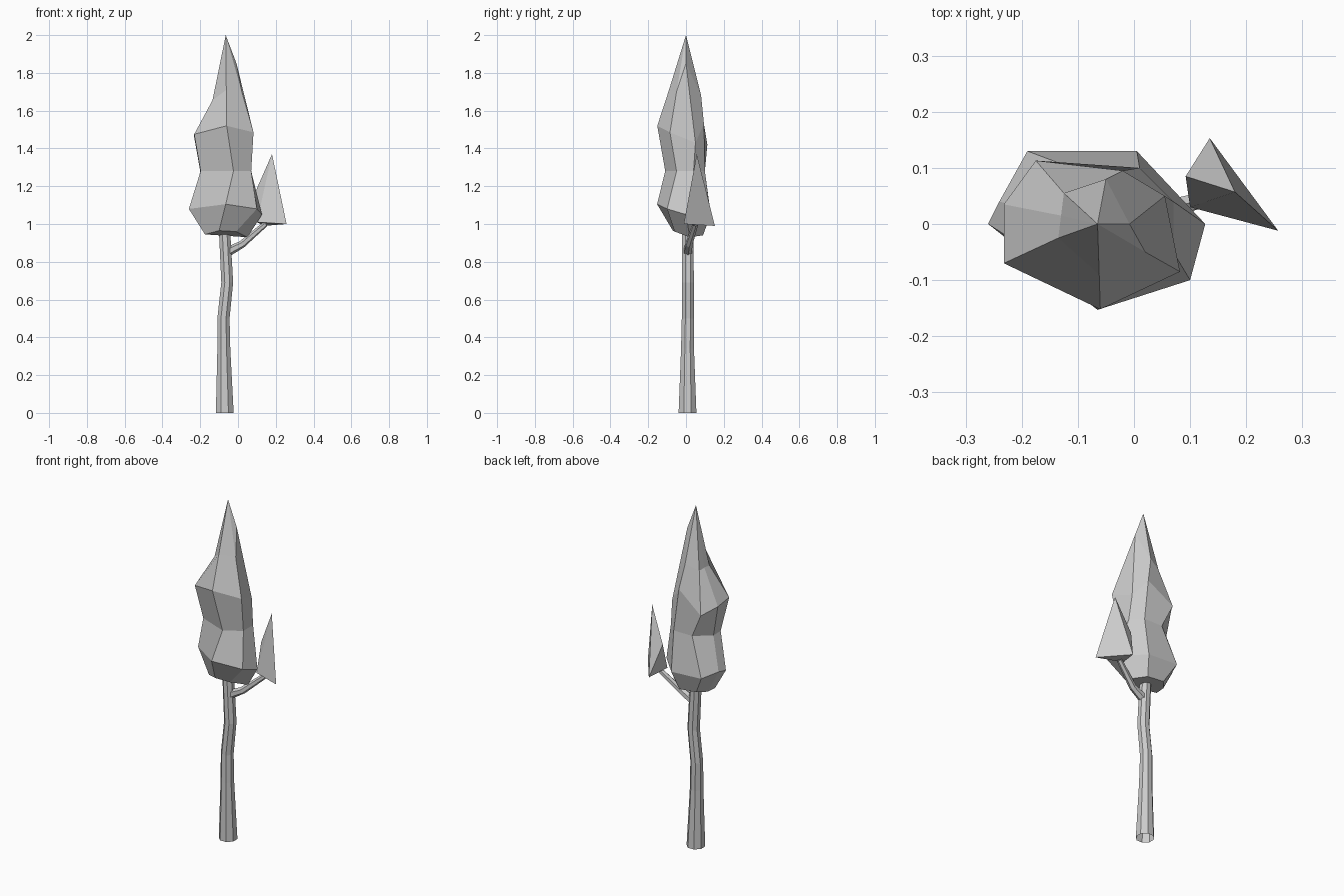
import bpy, bmesh, math
from mathutils import Vector


def finish(name, bm):
    bmesh.ops.recalc_face_normals(bm, faces=bm.faces)
    me = bpy.data.meshes.new(name)
    bm.to_mesh(me)
    bm.free()
    ob = bpy.data.objects.new(name, me)
    bpy.context.collection.objects.link(ob)
    return ob


def bridge(bm, rings):
    """Join successive vertex rings with quads."""
    for a, b in zip(rings, rings[1:]):
        n = len(a)
        for i in range(n):
            j = (i + 1) % n
            bm.faces.new((a[i], a[j], b[j], b[i]))


def tube(name, path, sides, axes):
    """Tapered faceted tube; path items are (x, y, z, radius)."""
    bm = bmesh.new()
    rings = []
    for (x, y, z, r), axis in zip(path, axes):
        q = Vector(axis).to_track_quat('Z', 'Y')
        ring = []
        for k in range(sides):
            t = 2 * math.pi * (k + 0.5) / sides
            ring.append(bm.verts.new(Vector((x, y, z)) + q @ Vector((r * math.cos(t), r * math.sin(t), 0))))
        rings.append(ring)
    bridge(bm, rings)
    return finish(name, bm)


# Slightly crooked trunk, rising into the crown
tube("trunk", [(-0.07, 0.008, 0, 0.051), (-0.075, 0.008, 0.34, 0.037),
               (-0.077, 0.01, 0.5, 0.035), (-0.057, 0.01, 0.69, 0.034),
               (-0.073, 0.01, 1.0, 0.032)], 8, [(0, 0, 1)] * 5)

# Side branch
tube("branch", [(-0.06, 0.01, 0.85, 0.026), (0.02, 0.015, 0.892, 0.02),
                (0.145, 0.05, 1.0, 0.015)], 6,
     [(0.8, 0, 0.5), (0.75, 0.15, 0.65), (0.75, 0.2, 0.65)])

# Main crown: uneven seven-sided rings from the bottom to the tip
levels = [
    [(-.10, -.07, .965), (-.01, -.06, .96), (.05, .02, .93), (-.02, .09, .94),
     (-.13, .09, .95), (-.17, .04, .945), (-.175, -.02, .945)],
    [(-.065, -.153, 1.105), (.10, -.10, 1.08), (.127, 0, 1.05), (.005, .13, 1.05),
     (-.19, .13, 1.06), (-.24, .04, 1.08), (-.26, 0, 1.08)],
    [(-.024, -.11, 1.28), (.07, -.05, 1.28), (.07, .04, 1.28), (.01, .10, 1.28),
     (-.11, .10, 1.28), (-.20, .03, 1.28), (-.198, -.04, 1.28)],
    [(-.06, -.152, 1.52), (.082, -.085, 1.485), (.055, .05, 1.43), (-.02, .095, 1.53),
     (-.175, .113, 1.42), (-.232, .035, 1.46), (-.232, -.07, 1.475)],
    [(-.062, -.09, 1.71), (.02, -.05, 1.70), (-.008, 0, 1.85), (-.05, .08, 1.68),
     (-.125, .055, 1.65), (-.13, .015, 1.655), (-.135, -.025, 1.655)],
]
bm = bmesh.new()
rings = [[bm.verts.new(p) for p in level] for level in levels]
bridge(bm, rings)
bm.faces.new(rings[0])
tip = bm.verts.new((-.065, 0, 2.0))
for i in range(7):
    bm.faces.new((rings[-1][i], rings[-1][(i + 1) % 7], tip))
finish("crown", bm)

# Small leaf clump on the branch
bm = bmesh.new()
for p in [(.135, .153, .99), (.257, -.012, 1.0), (.10, .03, 1.01),
          (.092, .085, 1.17), (.18, .057, 1.37)]:
    bm.verts.new(p)
bmesh.ops.convex_hull(bm, input=bm.verts)
finish("side_foliage", bm)
